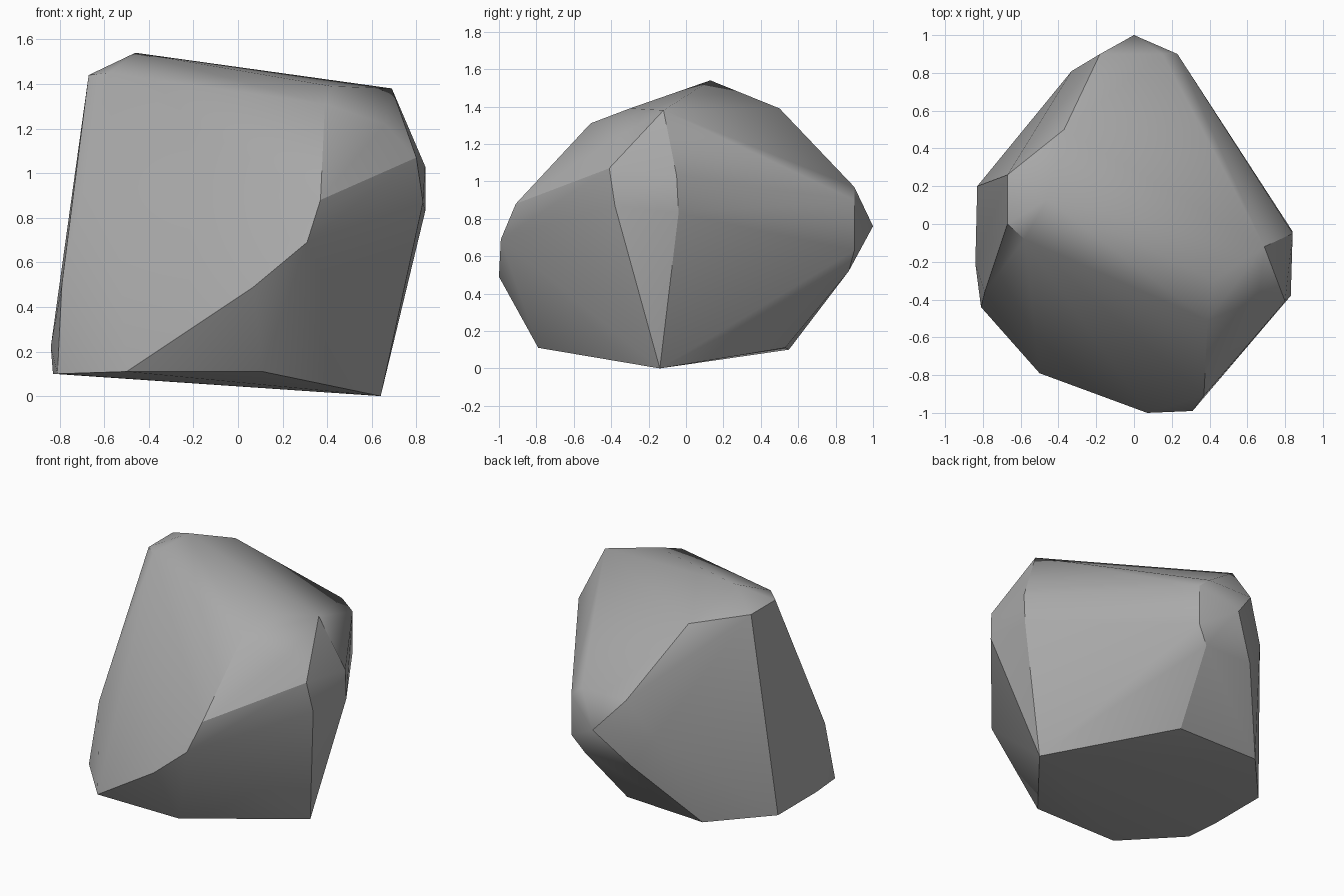
import bpy
import bmesh
import math
from mathutils import Vector

# Remove only the default object
default_object = bpy.data.objects.get("Cube")
if default_object is not None:
    bpy.data.objects.remove(default_object, do_unlink=True)


def make_material(name, color):
    """One flat colour, visible in the viewport and in a render."""
    material = bpy.data.materials.new(name)
    material.use_nodes = True
    material.diffuse_color = color
    shader = material.node_tree.nodes["Principled BSDF"]
    shader.inputs["Base Color"].default_value = color
    shader.inputs["Roughness"].default_value = 0.9
    return material


def chiselled_stone(name, corner_groups, material, smooth_angle):
    """Wrap a tight convex skin round the corner points of a boulder."""
    bm = bmesh.new()
    for corners in corner_groups:
        for corner in corners:
            bm.verts.new(Vector(corner))
    hull = bmesh.ops.convex_hull(bm, input=bm.verts[:], use_existing_faces=False)

    # Drop any corner that ended up inside the skin
    loose = [v for v in bm.verts if not v.link_faces]
    bmesh.ops.delete(bm, geom=loose, context="VERTS")
    bmesh.ops.recalc_face_normals(bm, faces=bm.faces[:])

    mesh = bpy.data.meshes.new(name)
    bm.to_mesh(mesh)
    bm.free()
    mesh.materials.append(material)

    stone = bpy.data.objects.new(name, mesh)
    bpy.context.scene.collection.objects.link(stone)

    # Soft facets, crisp major ridges
    bpy.ops.object.select_all(action="DESELECT")
    stone.select_set(True)
    bpy.context.view_layer.objects.active = stone
    bpy.ops.object.shade_smooth_by_angle(angle=math.radians(smooth_angle))
    return stone


# Tilted underside, going round from its lowest corner
underside = [
    (.64, -.14, 0), (.11, -.79, .11), (-.5, -.79, .11), (-.81, -.44, .1),
    (-.83, -.21, .1), (-.83, .2, .1), (-.51, .55, .1), (.07, .53, .11),
]

# Front ridge, rising from the foot to the shoulder
front_ridge = [
    (.07, -1, .49), (.31, -.99, .69), (.37, -.91, .88), (.39, -.51, 1.31),
]

# Blunt side wall and the chamfers above it
side_wall = [
    (.84, -.04, .83), (.84, -.05, 1.03), (.83, -.38, .87),
    (.8, -.41, 1.07), (.66, -.4, 1.22),
]

# Pointed back, as a cluster round its tip
back_point = [
    (0, 1, .76), (.15, .9, .97), (.23, .9, .9), (.23, .9, .63),
    (.15, .87, .52), (-.2, .87, .52), (-.18, .9, .97), (-.33, .81, .73),
]

# Sloping crown with its peak at one end
crown = [
    (.69, -.12, 1.38), (.42, -.3, 1.39), (-.46, .13, 1.54), (-.37, .5, 1.39),
    (-.67, .26, 1.44), (-.67, 0, 1.44), (-.58, -.08, 1.45),
]

# Slight bulge on the steep flank
flank = [(-.84, -.21, .22), (-.79, -.36, .5)]

stone_grey = make_material("stone grey", (.4, .4, .4, 1))
chiselled_stone(
    "boulder",
    [underside, front_ridge, side_wall, back_point, crown, flank],
    stone_grey,
    smooth_angle=30,
)
